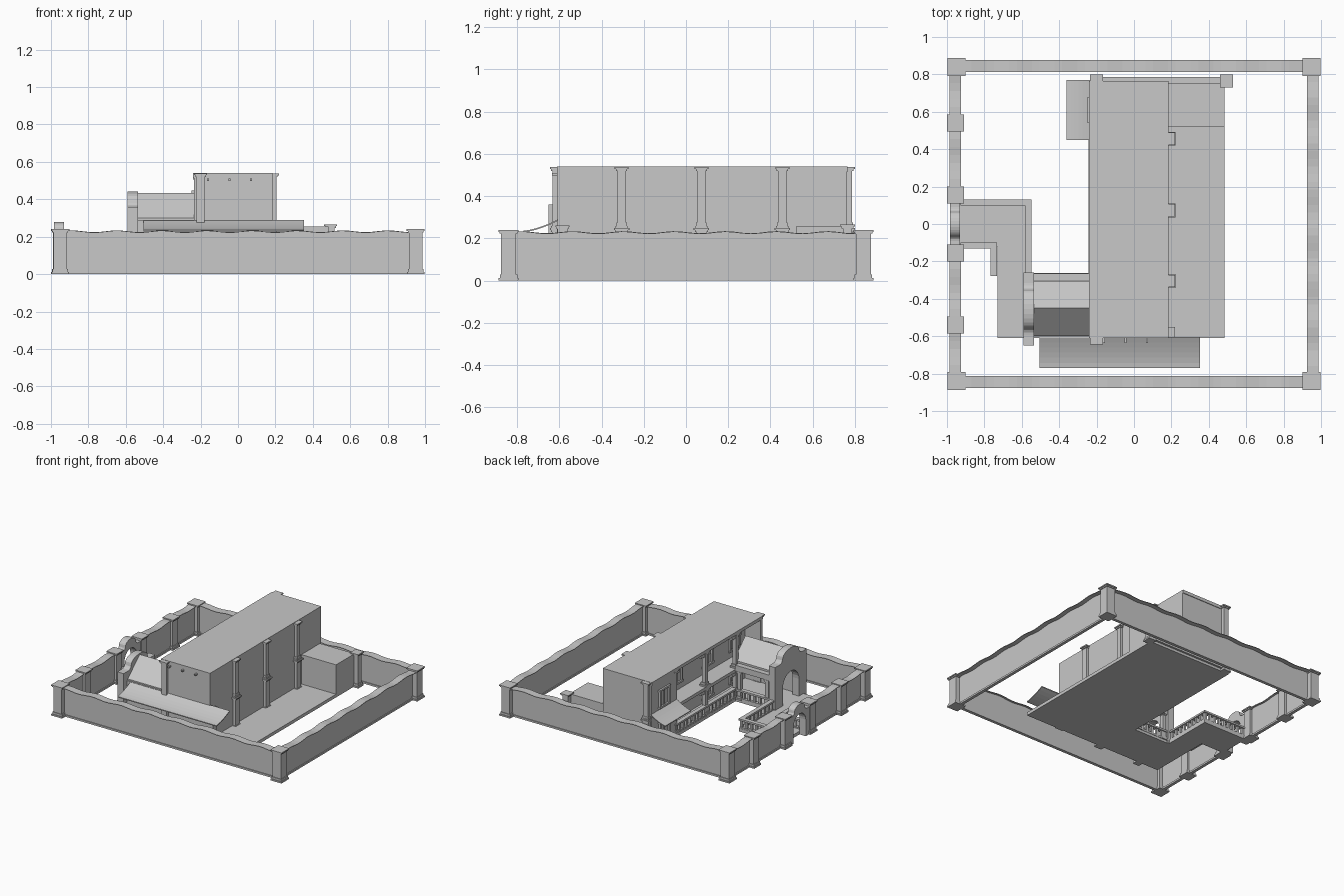
import bpy, bmesh, math
from mathutils import Vector

cube = bpy.data.objects.get("Cube")
if cube:
    bpy.data.objects.remove(cube, do_unlink=True)

stone = bpy.data.materials.new("plain_grey_stone")
stone.use_nodes = True
GREY = (0.58, 0.58, 0.58, 1)
stone.diffuse_color = GREY
stone.node_tree.nodes["Principled BSDF"].inputs["Base Color"].default_value = GREY


def finish(name, bm):
    bmesh.ops.recalc_face_normals(bm, faces=bm.faces)
    mesh = bpy.data.meshes.new(name)
    bm.to_mesh(mesh)
    bm.free()
    mesh.materials.append(stone)
    obj = bpy.data.objects.new(name, mesh)
    bpy.context.collection.objects.link(obj)
    return obj


def add_box(bm, x0, x1, y0, y1, z0, z1):
    verts = bmesh.ops.create_cube(bm, size=1)["verts"]
    for v in verts:
        v.co = Vector(((x0 + x1) / 2 + v.co.x * (x1 - x0),
                       (y0 + y1) / 2 + v.co.y * (y1 - y0),
                       (z0 + z1) / 2 + v.co.z * (z1 - z0)))


def box(name, *size):
    bm = bmesh.new()
    add_box(bm, *size)
    return finish(name, bm)


def prism(name, points, x0, x1):
    """Extrude a (y, z) outline along x."""
    bm = bmesh.new()
    face = bm.faces.new([bm.verts.new((x0, y, z)) for y, z in points])
    new = bmesh.ops.extrude_face_region(bm, geom=[face])["geom"]
    bmesh.ops.translate(bm, vec=(x1 - x0, 0, 0),
                        verts=[g for g in new if isinstance(g, bmesh.types.BMVert)])
    return finish(name, bm)


def pillar(name, x, y, z0, z1, shaft, foot, cap):
    """Square shaft with stepped foot and cap."""
    bm = bmesh.new()
    mid = (shaft + foot) / 2
    for half, low, high in ((foot, z0, z0 + .012), (mid, z0 + .012, z0 + .028),
                            (shaft, z0 + .028, z1 - .018),
                            ((shaft + cap) / 2, z1 - .018, z1 - .009),
                            (cap, z1 - .009, z1)):
        add_box(bm, x - half, x + half, y - half, y + half, low, high)
    return finish(name, bm)


def wavy_wall(name, start, end, inset):
    """Thin garden wall on a plinth under a broad, gently rolling coping.
    The inset shifts the wall below the coping sideways."""
    a, b = Vector(start), Vector(end)
    length = (b - a).length
    along = (b - a).normalized()
    side = Vector((-along.y, along.x))
    steps = max(6, int(length / .04))
    bm = bmesh.new()
    # shift, half thickness, bottom, top, wave at the bottom, wave at the top
    for shift, half, low, high, wave_low, wave_high in ((inset, .012, 0, .014, 0, 0),
                                                        (inset, .005, .014, .225, 0, .005),
                                                        (0, .031, .225, .229, .005, .005)):
        rings = []
        for i in range(steps + 1):
            p = a.lerp(b, i / steps) + side * shift
            s = math.sin(length * i / steps * 26)
            rings.append([bm.verts.new((p.x + k * half * side.x, p.y + k * half * side.y, h))
                          for k, h in ((-1, low + wave_low * s), (1, low + wave_low * s),
                                       (1, high + wave_high * s), (-1, high + wave_high * s))])
        for r, q in zip(rings, rings[1:]):
            for k in range(4):
                bm.faces.new((r[k], r[(k + 1) % 4], q[(k + 1) % 4], q[k]))
        bm.faces.new(rings[0])
        bm.faces.new(rings[-1])
    return finish(name, bm)


def railing(name, start, end, z0, z1):
    """Two rails joined by square balusters."""
    a, b = Vector(start), Vector(end)
    bm = bmesh.new()
    for half, low, high in ((.017, z1 - .014, z1), (.013, z0, z0 + .015)):
        add_box(bm, min(a.x, b.x) - half, max(a.x, b.x) + half,
                min(a.y, b.y) - half, max(a.y, b.y) + half, low, high)
    count = max(2, round((b - a).length / .045))
    for i in range(count + 1):
        p = a.lerp(b, i / count)
        w = .009
        add_box(bm, p.x - w, p.x + w, p.y - w, p.y + w, z0 + .015, z1 - .014)
    return finish(name, bm)


def arch_front(name, x0, x1, centre, half, shoulder, top, gap, spring):
    """Curved gable with a round-headed opening."""
    pts = [(-half, 0), (-half, shoulder), (-half * .72, shoulder)]
    # hollow sweep from the shoulder, then a rounded crown
    rise = top - shoulder
    for i in range(1, 5):
        t = i / 4 * math.pi / 2
        pts.append((-half * (.72 - .2 * math.sin(t)), shoulder + rise * .4 * (1 - math.cos(t))))
    for i in range(1, 12):
        t = math.pi * i / 12
        pts.append((-half * .52 * math.cos(t), shoulder + rise * (.4 + .6 * math.sin(t))))
    pts += [(-y, z) for y, z in reversed(pts[:7])]
    pts.append((gap, 0))
    pts += [(gap * math.cos(math.pi * i / 12), spring + gap * math.sin(math.pi * i / 12))
            for i in range(13)]
    pts.append((-gap, 0))
    return prism(name, [(centre + y, z) for y, z in pts], x0, x1)


def awning(name, back, depth, x0, x1):
    """Thin hollow-curved canopy falling towards -y."""
    curve = [(back - depth * i / 6, .236 + .054 * (1 - i / 6) ** 1.5) for i in range(7)]
    return prism(name, curve + [(y, z - .007) for y, z in reversed(curve)], x0, x1)


def window(x, y, z):
    """Framed opening with a centre bar, standing proud of a wall at x."""
    bm = bmesh.new()
    for s in (-1, 1):
        add_box(bm, x - .014, x + .002, y + s * .055 - .008, y + s * .055 + .008, z, z + .14)
    for low in (z, z + .132):
        add_box(bm, x - .014, x + .002, y - .07, y + .07, low, low + .014)
    add_box(bm, x - .008, x + .002, y - .005, y + .005, z, z + .14)
    finish("gallery_window", bm)


# Boundary walls and their pillars
for s, label in ((-1, "front"), (1, "back")):
    wavy_wall(label + "_boundary_wall", (-.95, s * .845), (.95, s * .845), -s * .01)
    for x in (-.95, .95):
        pillar(label + "_corner_pillar", x, s * .84, 0, .24, .036, .047, .048)
wavy_wall("left_boundary_wall", (.955, -.84), (.955, .84), .01)
for low, high in ((-.84, -.54), (-.54, -.155), (.155, .54), (.54, .84)):
    wavy_wall("gate_side_wall", (-.955, low), (-.955, high), -.01)
for y in (-.54, -.155, .155, .54):
    pillar("gate_side_pillar", -.955, y, 0, .24, .033, .044, .045)

# Gate arch
arch_front("gate_arch", -.985, -.93, 0, .125, .215, .28, .075, .13)

# Floors and railings
box("main_floor", -.24, .485, -.61, .765, 0, .025)
box("porch_floor", -.73, -.24, -.61, -.27, 0, .025)
box("walkway_floor", -.73, -.55, -.27, .13, 0, .025)
box("entry_floor", -.93, -.73, -.12, .13, 0, .025)
for a, b in (((-.75, -.26), (-.75, -.115)), ((-.91, -.115), (-.75, -.115)),
             ((-.565, -.25), (-.565, .115)), ((-.91, .115), (-.565, .115)),
             ((-.54, -.28), (-.26, -.28)), ((-.225, -.26), (-.225, .45)),
             ((-.16, .768), (.47, .768))):
    railing("floor_railing", a, b, .02, .1)

# Main block: rooms, end walls, floor slab and roof
box("main_rooms", -.1, .185, -.605, .76, .02, .53)
box("corner_room", -.235, -.1, .47, .76, .02, .53)
box("front_end_wall", -.235, .185, -.61, -.585, 0, .53)
box("main_roof", -.24, .185, -.61, .765, .515, .54)
box("gallery_slab", -.24, -.1, -.59, .47, .225, .25)

# Two-storey columns and wall pillars
for y in (-.305, .073, .456):
    pillar("gallery_lower_column", -.215, y, .02, .225, .016, .028, .025)
    pillar("gallery_upper_column", -.215, y, .25, .515, .016, .028, .025)
    pillar("side_lower_pillar", .185, y, 0, .248, .024, .034, .037)
    pillar("side_upper_pillar", .185, y, .246, .537, .02, .029, .033)
    for dy in (-1, 1):
        for z in (.19, .48):
            box("column_bracket", -.225, -.205, y + dy * .035 - .025,
                y + dy * .035 + .025, z, z + .035)
for y in (-.61, .765):
    pillar("corner_lower_pillar", -.2, y, 0, .248, .024, .034, .035)
    pillar("corner_upper_pillar", -.2, y, .246, .538, .022, .029, .034)
pillar("front_corner_pillar", .185, -.585, 0, .262, .024, .034, .034)

# Gallery windows and doors
for z in (.05, .3):
    for y in (-.45, -.12, .26):
        window(-.1, y, z)
    window(-.235, .61, z)

# Rear side room
box("side_room", .18, .485, .52, .75, 0, .255)
pillar("side_room_pillar", .495, .765, 0, .265, .022, .034, .035)

# Porch: curved gable, ridge roof, rear wall and posts
arch_front("porch_gable", -.59, -.535, -.455, .195, .36, .443, .1, .16)
prism("porch_roof", [(-.305, .3), (-.45, .435), (-.6, .3), (-.6, .28),
                     (-.45, .415), (-.305, .28)], -.54, -.2)
box("porch_back_wall", -.54, -.235, -.61, -.59, 0, .29)
box("porch_beam", -.54, -.24, -.305, -.265, .24, .285)
for x in (-.51, -.27):
    pillar("porch_post", x, -.285, .02, .24, .014, .024, .022)

# Awnings over the front and the corner room
awning("front_awning", -.605, .165, -.505, .352)
side_awning = awning("side_awning", -.235, .125, -.77, -.45)
side_awning.rotation_euler.z = -math.pi / 2

# Roof spouts
for x in (-.16, -.045, .07):
    box("roof_spout", x - .006, x + .006, -.635, -.6, .498, .51)
